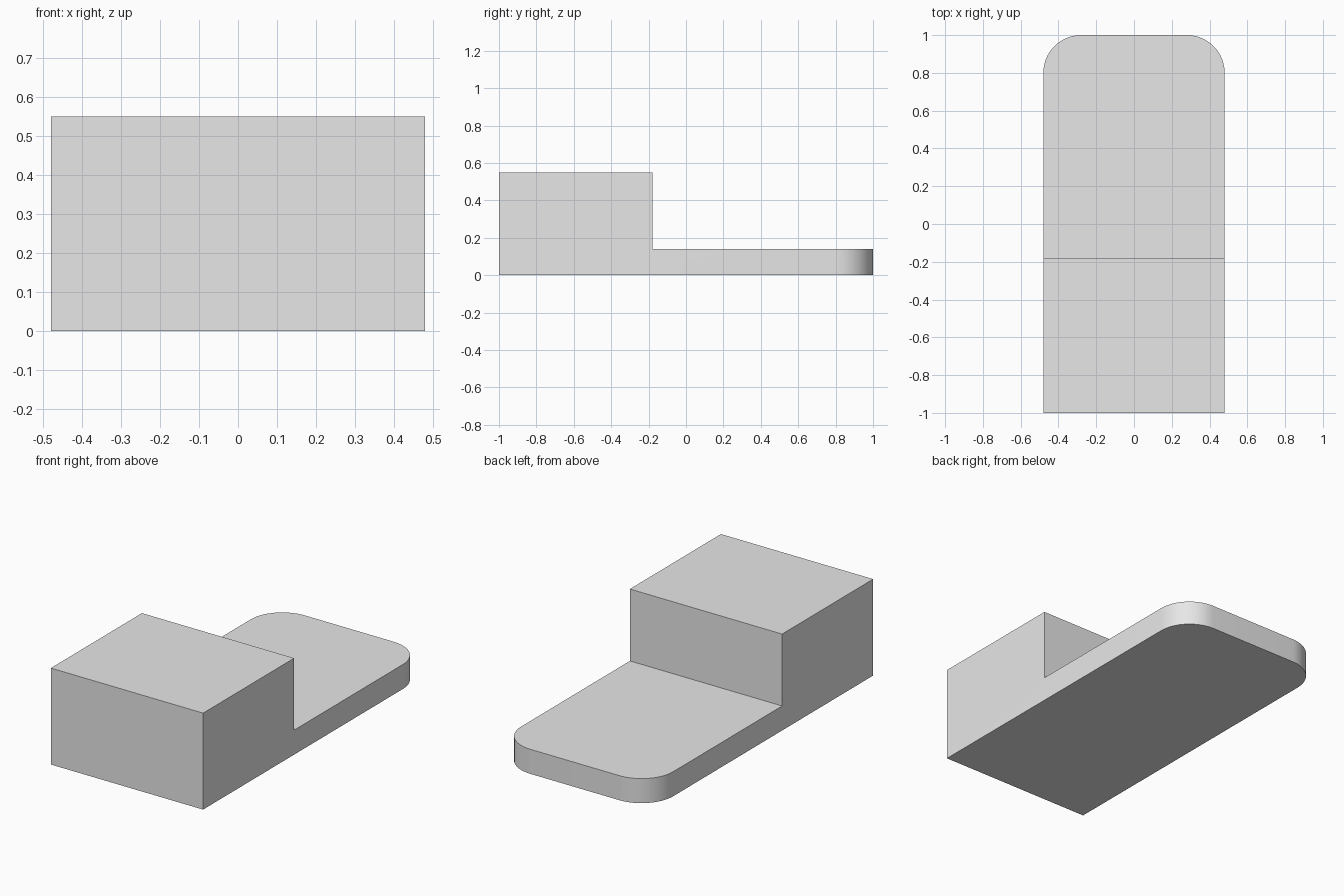
import bpy
import bmesh
import math

HALF_WIDTH = 0.48
CORNER_RADIUS = 0.2

cube = bpy.data.objects.get("Cube")
if cube:
    bpy.data.objects.remove(cube, do_unlink=True)

# Plain grey material
grey = bpy.data.materials.new("light grey")
grey.use_nodes = True
grey.diffuse_color = (0.8, 0.8, 0.8, 1)
grey.node_tree.nodes["Principled BSDF"].inputs["Base Color"].default_value = (0.8, 0.8, 0.8, 1)

# L-shaped side profile (y, z): tall block at the front, thin plate behind
profile = [(-1, 0), (1, 0), (1, 0.14), (-0.18, 0.14), (-0.18, 0.55), (-1, 0.55)]

bm = bmesh.new()
side = bm.faces.new([bm.verts.new((-HALF_WIDTH, y, z)) for y, z in profile])
extruded = bmesh.ops.extrude_face_region(bm, geom=[side])
moved = [v for v in extruded["geom"] if isinstance(v, bmesh.types.BMVert)]
bmesh.ops.translate(bm, verts=moved, vec=(2 * HALF_WIDTH, 0, 0))

# Round the two upright corners at the back of the plate
corners = [e for e in bm.edges
           if all(v.co.y > 0.99 for v in e.verts)
           and abs(e.verts[0].co.x - e.verts[1].co.x) < 0.01]
bmesh.ops.bevel(bm, geom=corners, offset=CORNER_RADIUS, offset_type='OFFSET',
                segments=16, profile=0.5, affect='EDGES')
bmesh.ops.recalc_face_normals(bm, faces=bm.faces)

mesh = bpy.data.meshes.new("stepped_body")
bm.to_mesh(mesh)
bm.free()
mesh.materials.append(grey)

body = bpy.data.objects.new("stepped_body", mesh)
bpy.context.collection.objects.link(body)

# Smooth the rounded corners, keep the other edges sharp
bpy.ops.object.select_all(action='DESELECT')
body.select_set(True)
bpy.context.view_layer.objects.active = body
bpy.ops.object.shade_smooth_by_angle(angle=math.radians(30))
